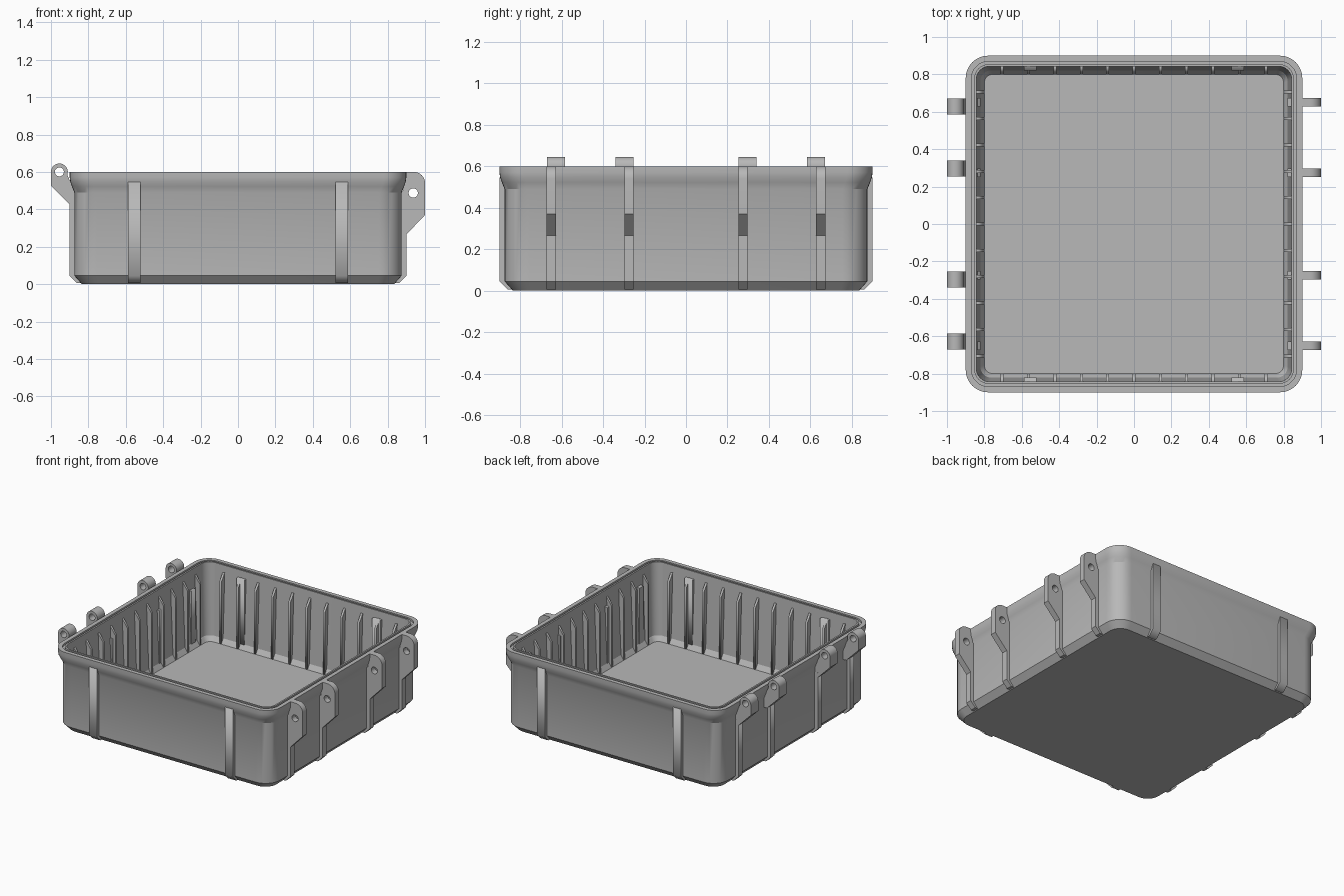
import bpy, bmesh, math
from mathutils import Matrix

if "Cube" in bpy.data.objects:
    bpy.data.objects.remove(bpy.data.objects["Cube"])

grey = bpy.data.materials.new("grey plastic")
grey.diffuse_color = (0.48, 0.48, 0.48, 1)
grey.use_nodes = True
grey.node_tree.nodes["Principled BSDF"].inputs["Base Color"].default_value = grey.diffuse_color


def finish(name, mesh, smooth=True):
    ob = bpy.data.objects.new(name, mesh)
    bpy.context.collection.objects.link(ob)
    mesh.materials.clear()
    mesh.materials.append(grey)
    if smooth:
        bpy.ops.object.select_all(action='DESELECT')
        ob.select_set(True)
        bpy.context.view_layer.objects.active = ob
        bpy.ops.object.shade_smooth_by_angle(angle=math.radians(28))
    return ob


def arc(cx, cy, r, a0, a1, n):
    return [(cx + r * math.cos(math.radians(a0 + (a1 - a0) * i / n)),
             cy + r * math.sin(math.radians(a0 + (a1 - a0) * i / n))) for i in range(n + 1)]


def rounded_square(half, r, n=8):
    c = half - r
    pts = []
    for k, (sx, sy) in enumerate([(1, 1), (-1, 1), (-1, -1), (1, -1)]):
        pts += arc(sx * c, sy * c, r, 90 * k, 90 * k + 90, n)
    return pts


def plate_mesh(outline, width, hole=None):
    """Flat profile in x/z, given a thickness along y, with an optional round hole."""
    cu = bpy.data.curves.new("profile", 'CURVE')
    cu.dimensions = '2D'
    cu.fill_mode = 'BOTH'
    cu.extrude = width / 2
    loops = [outline]
    if hole:
        loops.append(arc(*hole, 0, 360, 20)[:-1])
    for pts in loops:
        sp = cu.splines.new('POLY')
        sp.points.add(len(pts) - 1)
        for p, (x, y) in zip(sp.points, pts):
            p.co = (x, y, 0, 1)
        sp.use_cyclic_u = True
    tmp = bpy.data.objects.new("profile", cu)
    bpy.context.collection.objects.link(tmp)
    dg = bpy.context.evaluated_depsgraph_get()
    mesh = bpy.data.meshes.new_from_object(tmp.evaluated_get(dg))
    bpy.data.objects.remove(tmp)
    bm = bmesh.new()
    bm.from_mesh(mesh)
    bmesh.ops.remove_doubles(bm, verts=bm.verts, dist=1e-5)
    bmesh.ops.recalc_face_normals(bm, faces=bm.faces)
    bm.transform(Matrix.Rotation(math.pi / 2, 4, 'X'))
    bm.to_mesh(mesh)
    bm.free()
    return mesh


def place(name, mesh, offset, turn=0, smooth=True):
    """Slide a plate along its wall, then turn it round z to the wanted side."""
    m = mesh.copy()
    m.transform(Matrix.Rotation(math.radians(turn), 4, 'Z') @ Matrix.Translation((0, offset, 0)))
    finish(name, m, smooth)


# Tray body: (half width, corner radius, height) from the underside over the rim to the floor
rings = [(0.835, 0.09, 0.0), (0.875, 0.12, 0.045), (0.875, 0.12, 0.49),
         (0.888, 0.12, 0.522), (0.897, 0.12, 0.548), (0.90, 0.12, 0.57), (0.90, 0.12, 0.60),
         (0.870, 0.095, 0.60), (0.870, 0.095, 0.585), (0.855, 0.08, 0.585), (0.855, 0.08, 0.60),
         (0.843, 0.07, 0.60), (0.822, 0.06, 0.07), (0.80, 0.045, 0.035)]
bm = bmesh.new()
loops = [[bm.verts.new((x, y, z)) for x, y in rounded_square(h, r)] for h, r, z in rings]
for a, b in zip(loops, loops[1:]):
    for i in range(len(a)):
        j = (i + 1) % len(a)
        bm.faces.new((a[i], a[j], b[j], b[i]))
bm.faces.new(loops[0][::-1])
bm.faces.new(loops[-1])
bmesh.ops.recalc_face_normals(bm, faces=bm.faces)
body = bpy.data.meshes.new("tray_body")
bm.to_mesh(body)
bm.free()
finish("tray_body", body)

# Inner stiffening ribs, eleven per wall
inner = plate_mesh([(0.85, 0.56), (0.80, 0.49), (0.80, 0.03), (0.85, 0.03)], 0.016)
for turn in (0, 90, 180, 270):
    for i in range(-5, 6):
        place("inner_rib", inner, 0.141 * i, turn, False)

# Outer ribs, chamfered at the foot
foot = [(0.82, 0.005), (0.86, 0.005), (0.90, 0.045)]
wall_rib = plate_mesh(foot + [(0.90, 0.545), (0.82, 0.545)], 0.065)
for turn in (90, 270):
    for y in (-0.555, 0.555):
        place("wall_rib", wall_rib, y, turn, False)

# Latch lugs with their ribs on the right side
latch = plate_mesh(foot + [(0.90, 0.265), (1.0, 0.37)] + arc(0.94, 0.54, 0.06, 0, 90, 8)
                   + [(0.885, 0.60), (0.885, 0.50), (0.82, 0.48)], 0.045, (0.937, 0.487, 0.025))
# Hinge knuckles and their narrower ribs on the left side
knuckle = plate_mesh([(0.86, 0.425), (0.90, 0.425), (1.0, 0.525)]
                     + arc(0.955, 0.60, 0.045, 0, 200, 16)
                     + [(0.90, 0.555), (0.86, 0.50)], 0.087, (0.955, 0.60, 0.024))
hinge_rib = plate_mesh(foot + [(0.90, 0.46), (0.82, 0.46)], 0.045)
for s in (-1, 1):
    for y in (0.275, 0.65):
        place("latch_lug", latch, s * y, 0)
        place("hinge_rib", hinge_rib, s * y, 180, False)
    for y in (0.297, 0.628):
        place("hinge_knuckle", knuckle, s * y, 180)
